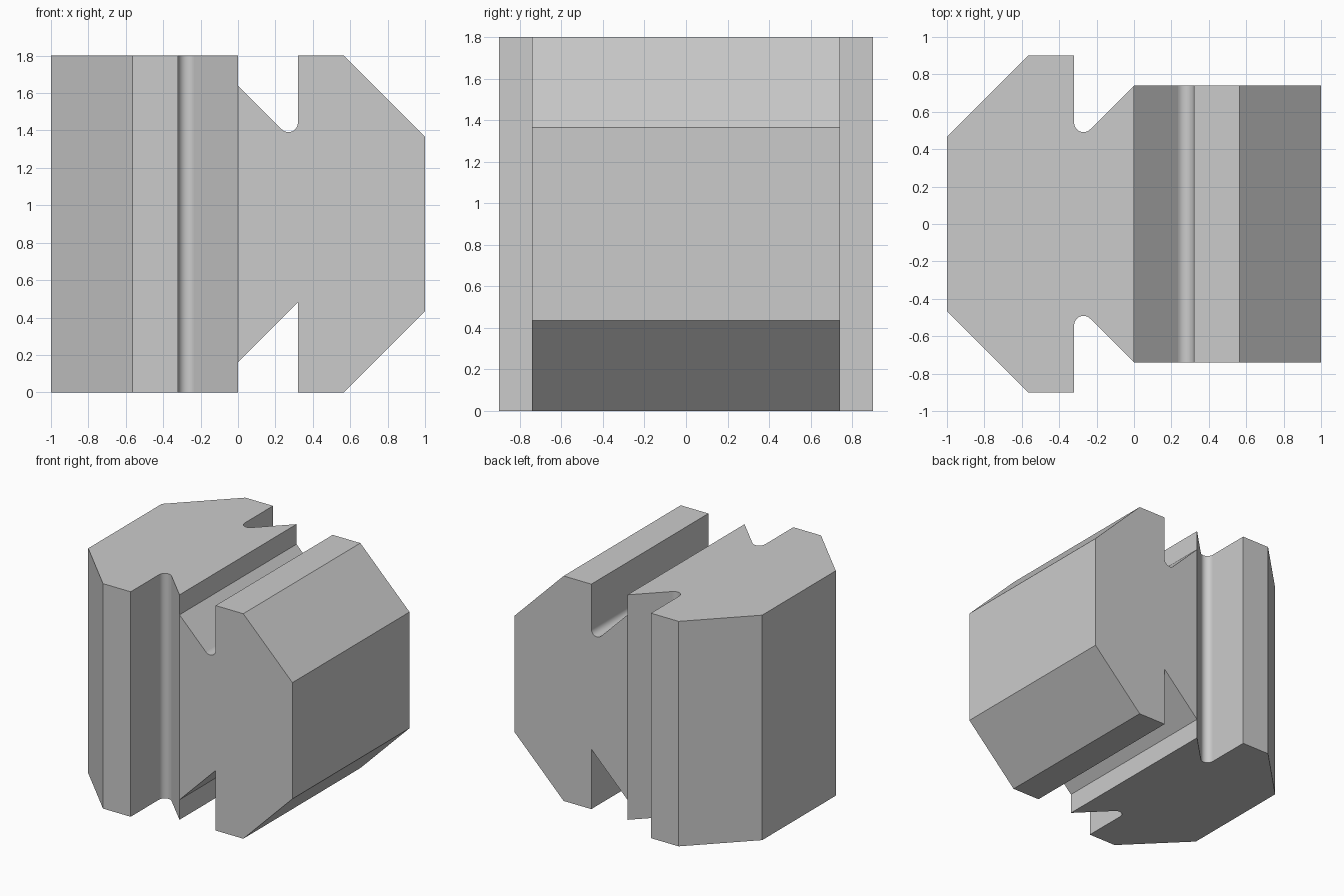
import bpy, bmesh
from math import cos, sin, radians

cube = bpy.data.objects.get("Cube")
if cube:
    bpy.data.objects.remove(cube, do_unlink=True)

SHOULDER, LIP = 0.74, 0.90          # half heights at the joint and at the lip
ARC_STEPS = 12


def half_profile(rounded):
    """Upper half outline as (distance from joint, height above centre)."""
    pts = [(0, SHOULDER)]
    if rounded:
        for i in range(ARC_STEPS + 1):
            a = radians(-135 + 135 * i / ARC_STEPS)
            pts.append((0.27 + 0.05 * cos(a), 0.541 + 0.05 * sin(a)))
    else:
        pts.append((0.32, 0.42))
    return pts + [(0.32, LIP), (0.565, LIP), (1, 0.465)]


def full_profile(lower_rounded):
    upper = half_profile(True)
    lower = [(u, -w) for u, w in reversed(half_profile(lower_rounded))]
    return upper + lower


def add_prism(bm, profile, levels, place, open_spans):
    """Loft the outline through the levels, leaving the joint open on some spans."""
    rings = [[bm.verts.new(place(u, w, d)) for u, w in profile] for d in levels]
    n = len(profile)
    for span, (a, b) in enumerate(zip(rings, rings[1:])):
        for i in range(n):
            j = (i + 1) % n
            if j == 0 and span in open_spans:
                continue
            bm.faces.new((a[i], a[j], b[j], b[i]))
    bm.faces.new(rings[0])
    bm.faces.new(rings[-1])


bm = bmesh.new()
# Upright half, split at the joint heights so the other half welds on
add_prism(bm, full_profile(True), (-LIP, -SHOULDER, SHOULDER, LIP),
          lambda u, w, d: (-u, w, d + LIP), {1})
# Lying half, with a sharp groove underneath
add_prism(bm, full_profile(False), (-SHOULDER, SHOULDER),
          lambda u, w, d: (u, d, w + LIP), {0})

bmesh.ops.remove_doubles(bm, verts=bm.verts, dist=0.0005)
bmesh.ops.recalc_face_normals(bm, faces=bm.faces)
bmesh.ops.dissolve_limit(bm, angle_limit=radians(1), verts=bm.verts, edges=bm.edges)

# Only the narrow strips of the rounded grooves are smooth
for f in bm.faces:
    f.smooth = f.calc_area() < 0.05

mesh = bpy.data.meshes.new("interlocking_block")
bm.to_mesh(mesh)
bm.free()
block = bpy.data.objects.new("interlocking_block", mesh)
bpy.context.collection.objects.link(block)

# Plain grey
grey = bpy.data.materials.new("light_grey")
grey.use_nodes = True
colour = (0.6, 0.6, 0.6, 1)
grey.diffuse_color = colour
grey.node_tree.nodes["Principled BSDF"].inputs["Base Color"].default_value = colour
mesh.materials.append(grey)
